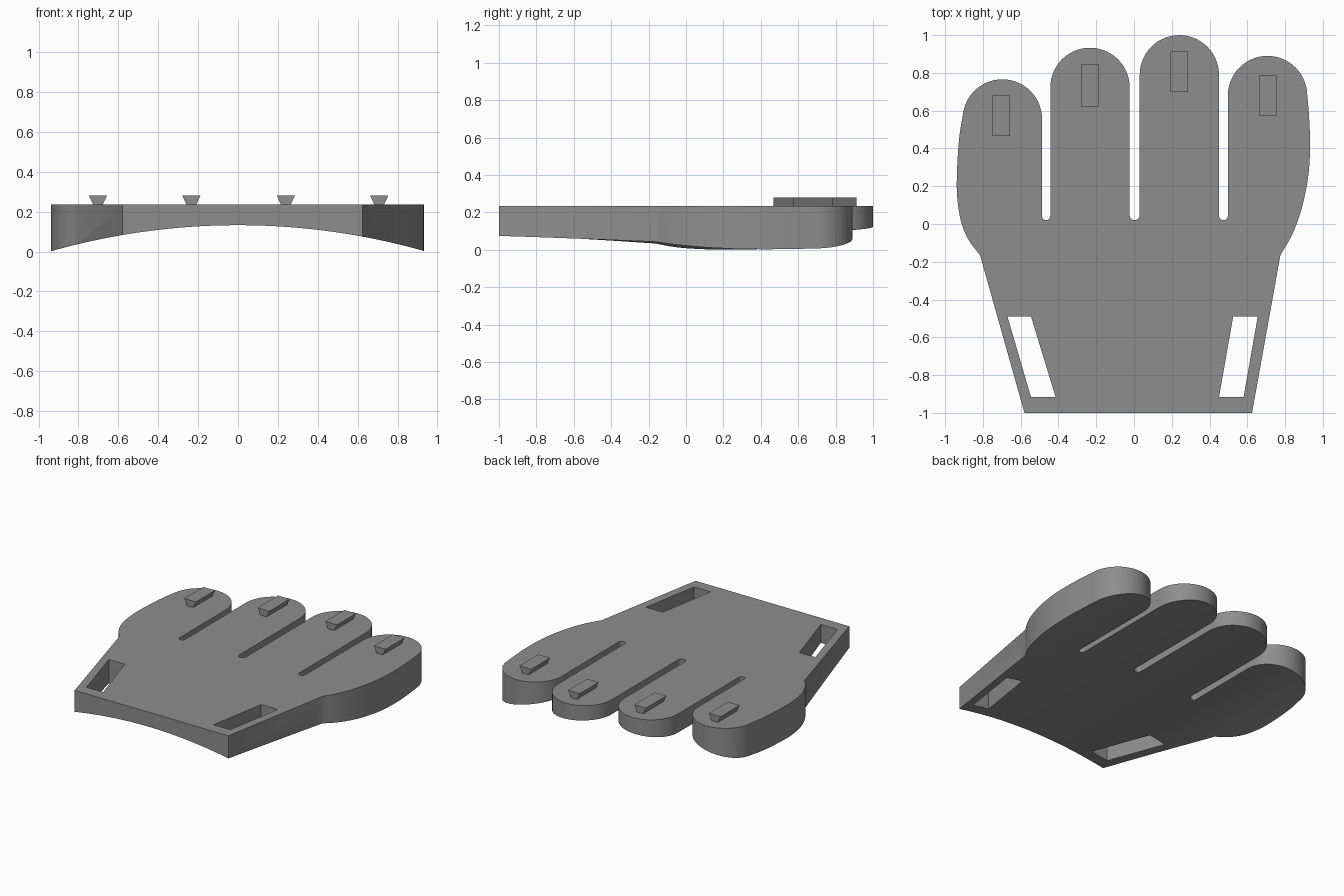
import bpy, bmesh, math
from mathutils import Vector

if "Cube" in bpy.data.objects:
    bpy.data.objects.remove(bpy.data.objects["Cube"])

grey = bpy.data.materials.new("plain_grey")
grey.diffuse_color = (0.27, 0.27, 0.27, 1)
grey.use_nodes = True
grey.node_tree.nodes["Principled BSDF"].inputs["Base Color"].default_value = grey.diffuse_color


def prism(name, points, offset):
    """Closed solid made by sweeping a flat outline along offset."""
    bm = bmesh.new()
    face = bm.faces.new([bm.verts.new(p) for p in points])
    swept = bmesh.ops.extrude_face_region(bm, geom=[face], use_keep_orig=True)
    verts = [v for v in swept["geom"] if isinstance(v, bmesh.types.BMVert)]
    bmesh.ops.translate(bm, verts=verts, vec=offset)
    bmesh.ops.recalc_face_normals(bm, faces=bm.faces)
    mesh = bpy.data.meshes.new(name)
    bm.to_mesh(mesh)
    bm.free()
    mesh.materials.append(grey)
    obj = bpy.data.objects.new(name, mesh)
    bpy.context.collection.objects.link(obj)
    return obj


def arc(cx, cy, r, start, end, n):
    angles = [math.radians(start + (end - start) * i / n) for i in range(n + 1)]
    return [(cx + r * math.cos(a), cy + r * math.sin(a)) for a in angles]


def smooth_curve(pts, n=6):
    """Catmull-Rom curve through pts, without its two end points."""
    p = [Vector(q) for q in pts]
    p = [2 * p[0] - p[1]] + p + [2 * p[-1] - p[-2]]
    out = []
    for a, b, c, d in zip(p, p[1:], p[2:], p[3:]):
        for i in range(n):
            t = i / n
            out.append(tuple(0.5 * (2 * b + (c - a) * t + (2 * a - 5 * b + 4 * c - d) * t * t
                                    + (3 * b - a - 3 * c + d) * t ** 3)))
    return out[1:]


def cut(target, cutter):
    mod = target.modifiers.new("cut", "BOOLEAN")
    mod.operation = "DIFFERENCE"
    mod.solver = "EXACT"
    mod.object = cutter
    bpy.context.view_layer.objects.active = target
    bpy.ops.object.modifier_apply(modifier=mod.name)
    bpy.data.objects.remove(cutter)


TOP = 0.235
R = 0.21
fingers = [(-0.697, 0.556), (-0.233, 0.723), (0.24, 0.79), (0.707, 0.68)]

# Paddle outline: rounded fingers with narrow round-ended gaps between them
outline = []
for i, (x, y) in enumerate(fingers):
    outline += arc(x, y, R, 168 if i == 0 else 180, 8 if i == 3 else 0, 28)
    if i < 3:
        left, right = x + R, fingers[i + 1][0] - R
        r = (right - left) / 2
        outline += arc((left + right) / 2, 0.02 + r, r, 180, 360, 10)

# Bulging right side, wrist, bulging left side
outline += smooth_curve([outline[-1], (0.928, 0.55), (0.932, 0.4), (0.922, 0.25),
                         (0.89, 0.09), (0.84, -0.05), (0.775, -0.165)])
outline += [(0.775, -0.165), (0.625, -1), (-0.58, -1), (-0.815, -0.165)]
outline += smooth_curve([(-0.815, -0.165), (-0.872, -0.09), (-0.912, 0.0), (-0.934, 0.12),
                         (-0.938, 0.25), (-0.926, 0.45), outline[0]])
hand = prism("hand_plate", [(x, y, 0) for x, y in outline], (0, 0, TOP))

# Arched underside
radius = 3.43
arch = [(x, -1.2, z) for x, z in arc(0, 0.132 - radius, radius, 107, 73, 64)]
arch += [(1.003, -1.2, -0.3), (-1.003, -1.2, -0.3)]
cut(hand, prism("arch_cutter", arch, (0, 2.4, 0)))

# Strap slots beside the wrist
for slot in ([(-0.67, -0.49), (-0.545, -0.49), (-0.415, -0.917), (-0.545, -0.917)],
             [(0.525, -0.49), (0.655, -0.49), (0.58, -0.917), (0.45, -0.917)]):
    cut(hand, prism("slot_cutter", [(x, y, -0.2) for x, y in slot], (0, 0, 0.7)))

bpy.ops.object.select_all(action="DESELECT")
hand.select_set(True)
bpy.context.view_layer.objects.active = hand
bpy.ops.object.shade_smooth_by_angle(angle=math.radians(30))

# Dovetail ridge on each fingertip
for i, (x, y0, y1) in enumerate([(-0.702, 0.467, 0.68), (-0.234, 0.62, 0.848),
                                 (0.24, 0.70, 0.912), (0.708, 0.575, 0.787)]):
    section = [(x - 0.024, y0, TOP), (x + 0.024, y0, TOP),
               (x + 0.046, y0, 0.281), (x - 0.046, y0, 0.281)]
    prism(f"finger_ridge_{i + 1}", section, (0, y1 - y0, 0))
